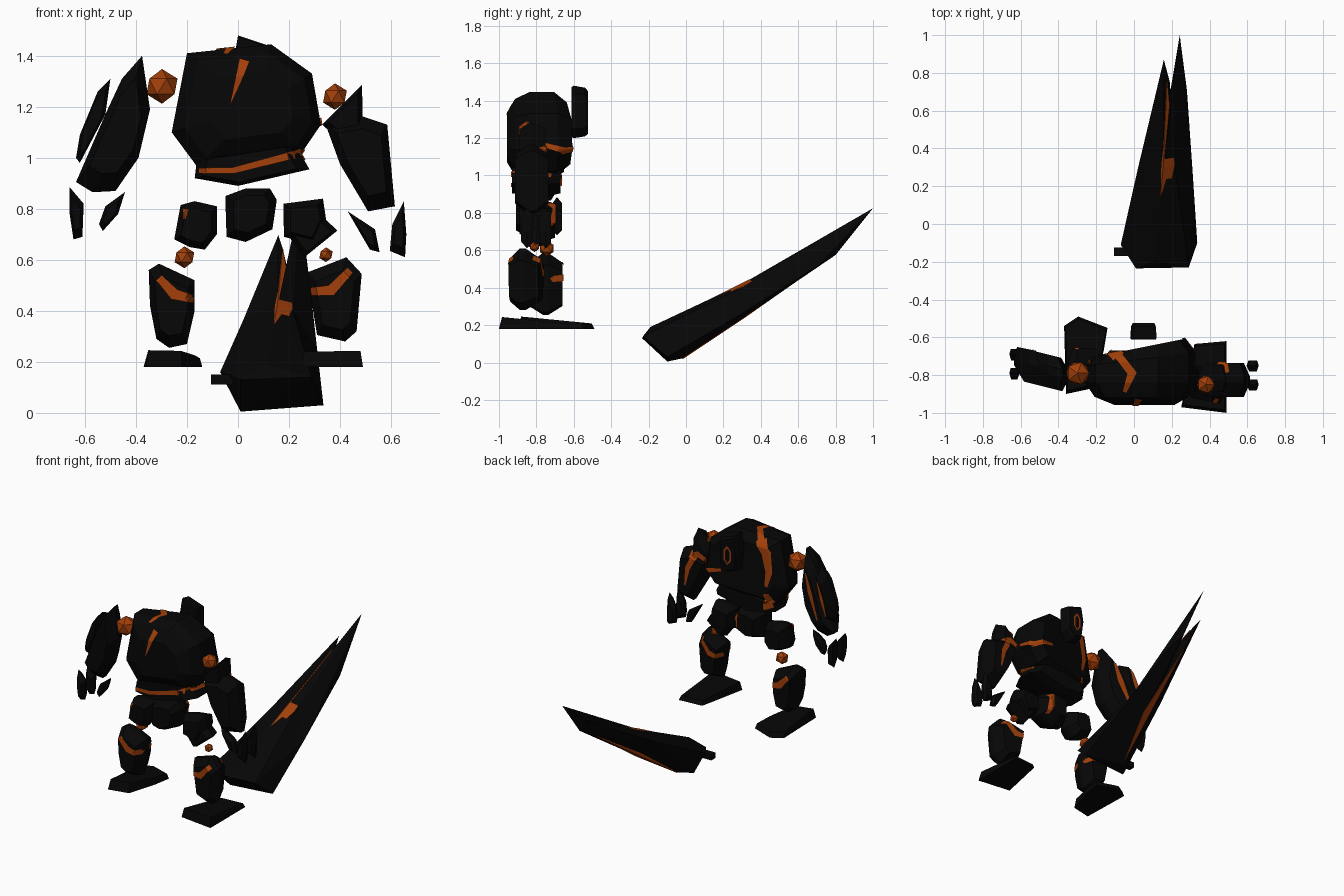
import bpy, bmesh, math
from mathutils import Vector
from mathutils.bvhtree import BVHTree

if "Cube" in bpy.data.objects:
    bpy.data.objects.remove(bpy.data.objects["Cube"])


def material(name, rgb):
    m = bpy.data.materials.new(name)
    m.diffuse_color = (*rgb, 1)
    m.use_nodes = True
    m.node_tree.nodes["Principled BSDF"].inputs["Base Color"].default_value = m.diffuse_color
    return m


BLACK = material("black_rock", (0.002, 0.002, 0.002))
ORANGE = material("glowing_orange", (0.36, 0.05, 0.003))


def finish(name, bm, mat):
    me = bpy.data.meshes.new(name)
    bm.to_mesh(me)
    bm.free()
    me.materials.append(mat)
    ob = bpy.data.objects.new(name, me)
    bpy.context.collection.objects.link(ob)
    return ob


def rock(name, *clouds, mat=BLACK):
    """One object made of faceted chunks, each the hull of a few points."""
    bm = bmesh.new()
    for pts in clouds:
        vs = [bm.verts.new(p) for p in pts]
        res = bmesh.ops.convex_hull(bm, input=vs)
        junk = {v for v in res["geom_interior"] + res["geom_unused"]
                if isinstance(v, bmesh.types.BMVert)}
        bmesh.ops.delete(bm, geom=list(junk), context='VERTS')
    bmesh.ops.recalc_face_normals(bm, faces=bm.faces)
    return finish(name, bm, mat)


def rings(outline, *levels, slope=0):
    """Front outline (x, z) repeated at several depths (y, scale[, slope])."""
    cx = sum(p[0] for p in outline) / len(outline)
    cz = sum(p[1] for p in outline) / len(outline)
    pts = []
    for y, s, *k in levels:
        k = k[0] if k else slope
        pts += [(cx + (x - cx) * s, y + k * (x - cx) * s, cz + (z - cz) * s) for x, z in outline]
    return pts


def stripe(name, part, view, path):
    """Thin inlay following a part's surface; path holds (u, v, width)."""
    tree = BVHTree.FromPolygons([v.co for v in part.data.vertices],
                                [p.vertices[:] for p in part.data.polygons])
    place, d = {
        "front": (lambda u, v: (u, -5, v), Vector((0, 1, 0))),
        "back": (lambda u, v: (u, 5, v), Vector((0, -1, 0))),
        "right": (lambda u, v: (5, u, v), Vector((-1, 0, 0))),
        "top": (lambda u, v: (u, v, 5), Vector((0, 0, -1)))}[view]
    bm, rows, n, cols = bmesh.new(), [], 10, 5
    knots = [Vector(p) for p in path]
    tang = [(b - a).to_2d().normalized() for a, b in zip(knots, knots[1:])]
    side = []
    for i in range(len(knots)):
        t = (tang[max(i - 1, 0)] + tang[min(i, len(tang) - 1)]).normalized()
        side.append(Vector((-t.y, t.x)))
    for i in range(len(tang)):
        for k in range(n + (i == len(tang) - 1)):
            p = knots[i].lerp(knots[i + 1], k / n)
            s = side[i].lerp(side[i + 1], k / n)
            row = []
            for c in range(cols):
                q = p.to_2d() + s * p.z * (c / (cols - 1) - 0.5)
                hit = tree.ray_cast(Vector(place(*q)), d)
                row.append(bm.verts.new(hit[0] - d * 0.006) if hit[0] else None)
            rows.append(row)
    for a, b in zip(rows, rows[1:]):
        for c in range(cols - 1):
            quad = [a[c], a[c + 1], b[c + 1], b[c]]
            if None in quad:
                continue
            depth = [v.co.dot(d) for v in quad]
            if max(depth) - min(depth) < 0.07:
                f = bm.faces.new(quad)
                f.normal_update()
                if f.normal.dot(d) > 0:
                    f.normal_flip()
    finish(name, bm, ORANGE)


def ball(name, x, y, z, r):
    bm = bmesh.new()
    bmesh.ops.create_icosphere(bm, subdivisions=1, radius=r)
    bmesh.ops.translate(bm, verts=bm.verts, vec=(x, y, z))
    finish(name, bm, ORANGE)


# torso and waist, thinner towards the left
torso = rock(
    "torso",
    rings([(-.2, 1.41), (.13, 1.445), (.29, 1.33), (.285, 1.2), (.325, 1.13),
           (.25, 1.02), (-.16, .965), (-.26, 1.1)],
          (-.957, .55), (-.915, .85), (-.84, 1), (-.71, 1, .12), (-.645, .78, .2)),
    rings([(-.16, 1.0), (.22, 1.06), (.28, .955), (0, .89), (-.17, .92)],
          (-.93, .8), (-.84, 1), (-.73, 1), (-.67, .8)))
stripe("chest_inlay", torso, "front", [(.025, 1.385, .04), (0, 1.30, .025), (-.03, 1.21, .003)])
stripe("shoulder_inlay", torso, "top", [(-.08, -.70, .04), (-.01, -.79, .05), (-.05, -.89, .02)])
stripe("back_inlay", torso, "back", [(-.08, 1.41, .06), (-.13, 1.33, .06), (-.15, 1.2, .045), (-.13, 1.1, .02)])
stripe("waist_inlay_front", torso, "front", [(-.17, .95, .02), (-.02, .95, .025), (.25, 1.02, .032)])
stripe("waist_inlay_back", torso, "back", [(-.13, 1.05, .03), (-.15, .95, .06)])
stripe("flank_inlay", torso, "right", [(-.78, 1.17, .02), (-.64, 1.13, .035)])
stripe("flank_inlay_back", torso, "back", [(.17, 1.16, .02), (.31, 1.13, .035)])
stripe("waist_inlay_right", torso, "right", [(-.86, 1.02, .03), (-.72, 1.0, .02)])

# face plate with a glowing ring
face = rock("face_plate", rings([(0, 1.48), (.12, 1.44), (.12, 1.25), (.07, 1.2), (0, 1.22), (-.02, 1.36)],
                                (-.612, .95), (-.60, 1), (-.54, .93), (-.525, .82)))
loop = [(.05 + .025 * math.sin(a), 1.33 + .06 * math.cos(a), .012)
        for a in (i * math.tau / 6 for i in range(7))]
stripe("face_ring", face, "back", loop)

# pelvis
pelvis = rock("pelvis", rings([(-.05, .85), (.03, .88), (.125, .88), (.152, .835), (.135, .72), (.03, .67), (-.045, .69)],
                              (-.91, .7), (-.83, 1), (-.79, 1), (-.70, .65)))
stripe("pelvis_inlay", pelvis, "back", [(.11, .85, .03), (.11, .72, .02)])

# arms
left_arm = rock(
    "left_arm",
    rings([(-.376, 1.4), (-.37, 1.29), (-.345, 1.19), (-.39, 1.0), (-.48, .87),
           (-.57, .865), (-.635, .905), (-.52, 1.17), (-.455, 1.31)],
          (-.865, .7), (-.79, 1), (-.75, 1), (-.69, .65), slope=-.25))
left_plate = rock("left_arm_plate", rings([(-.5, 1.31), (-.52, 1.17), (-.62, .98), (-.635, 1.0), (-.62, 1.09), (-.55, 1.26)],
                                          (-.79, .75), (-.74, 1), (-.66, .75), slope=-.2))
right_arm = rock(
    "right_arm",
    rings([(.486, 1.287), (.49, 1.12), (.42, 1.05), (.33, 1.13), (.42, 1.2)],
          (-.89, .7), (-.83, 1), (-.75, .7)),
    rings([(.34, 1.14), (.48, 1.165), (.585, 1.13), (.597, .95), (.615, .81), (.51, .79), (.40, .975)],
          (-.915, .7), (-.84, 1), (-.81, 1), (-.735, .7)))
stripe("left_arm_inlay", left_arm, "back", [(-.42, 1.27, .015), (-.46, 1.15, .04), (-.53, .98, .015)])
stripe("left_plate_inlay", left_plate, "back", [(-.53, 1.25, .01), (-.57, 1.14, .03), (-.61, 1.03, .01)])
stripe("right_arm_band", right_arm, "back", [(.36, 1.12, .03), (.43, 1.15, .04), (.50, 1.13, .03)])
stripe("right_arm_inlay", right_arm, "back", [(.45, 1.14, .04), (.5, 1.04, .035), (.52, .92, .01)])

# fingers: outer pair and inner thumb on each hand
L_OUT = [(-.66, .885), (-.605, .82), (-.61, .69), (-.645, .68), (-.66, .78)]
L_IN = [(-.443, .866), (-.47, .78), (-.53, .713), (-.545, .74), (-.52, .81)]
R_OUT = [(.65, .83), (.66, .70), (.655, .61), (.595, .635), (.605, .74)]
R_IN = [(.43, .79), (.537, .72), (.555, .63), (.517, .64)]
for name, outline, y in (("left_finger_a", L_OUT, -.69), ("left_finger_b", L_OUT, -.79),
                         ("left_thumb", L_IN, -.75), ("right_finger_a", R_OUT, -.75),
                         ("right_finger_b", R_OUT, -.85), ("right_thumb", R_IN, -.8)):
    rock(name, rings(outline, (y - .032, .6), (y, 1), (y + .028, .7)))

# glowing joints
ball("left_shoulder_joint", -.298, -.79, 1.28, .068)
ball("right_shoulder_joint", .38, -.85, 1.24, .052)
ball("left_knee_joint", -.21, -.745, .61, .043)
ball("right_knee_joint", .345, -.81, .62, .029)

# thighs
thigh = rock("left_thigh", rings([(-.225, .815), (-.17, .83), (-.083, .81), (-.083, .7), (-.13, .64), (-.19, .65), (-.25, .68)],
                                 (-.87, .7), (-.81, 1), (-.77, 1), (-.70, .7)))
stripe("left_thigh_inlay", thigh, "front", [(-.205, .80, .025), (-.21, .76, .01)])
rock("right_thigh", rings([(.178, .82), (.333, .84), (.345, .76), (.30, .66), (.18, .69)],
                          (-.89, .7), (-.83, 1), (-.80, 1), (-.73, .7)),
     rings([(.33, .77), (.39, .715), (.26, .61), (.2, .69)], (-.87, .75), (-.82, 1), (-.75, .75)))

# shins with bent bands on both sides
left_shin = rock("left_shin", rings([(-.35, .56), (-.31, .585), (-.17, .52), (-.17, .4), (-.2, .27), (-.27, .255), (-.32, .29), (-.345, .42)],
                                    (-.84, .7), (-.765, 1), (-.735, 1), (-.66, .7)))
right_shin = rock("right_shin", rings([(.27, .55), (.425, .61), (.485, .545), (.465, .32), (.42, .28), (.31, .305), (.295, .42)],
                                      (-.935, .7), (-.88, 1), (-.85, 1), (-.775, .7), slope=-.2))
for view in ("front", "back"):
    stripe("left_shin_band_" + view, left_shin, view, [(-.31, .53, .03), (-.25, .465, .045), (-.172, .445, .03)])
    stripe("right_shin_band_" + view, right_shin, view, [(.285, .475, .03), (.365, .48, .045), (.44, .56, .03)])

# feet: flat wedges
LEFT_SOLE = [(-.37, -.54), (-.295, -.49), (-.14, -.55), (-.16, -.67), (-.22, -.87), (-.36, -.9)]
RIGHT_SOLE = [(.25, -.97), (.49, -1.0), (.49, -.62), (.32, -.635), (.29, -.78)]
for name, sole in (("left_foot", LEFT_SOLE), ("right_foot", RIGHT_SOLE)):
    cx = sum(p[0] for p in sole) / len(sole)
    cy = sum(p[1] for p in sole) / len(sole)
    rock(name, [(x, y, .18) for x, y in sole] +
         [(cx + (x - cx) * .92, cy + (y - cy) * .92, .225 - (y - cy) * .09) for x, y in sole])

# glowing facets on the top and underside of the blade
TOP = [(.117, -.12, .207), (.155, .3, .42), (.176, .78, .643), (.215, .31, .405)]
UNDER = [(.08, -.02, .022), (.125, .3, .262), (.176, .72, .53), (.175, .3, .235)]
for name, facet, lift in (("blade_inlay_top", TOP, .006), ("blade_inlay_under", UNDER, -.006)):
    rock(name, [(x, y, z + h) for x, y, z in facet for h in (lift, -lift * .5)], mat=ORANGE)

# broken blade: heavy base, long tip and short tip
left, right = (.022, .3, .367), (.31, .28, .25)
middle = [TOP[1], TOP[3], UNDER[1], UNDER[3]]
blade = rock(
    "blade",
    [(-.07, -.11, .16), (.01, -.235, .13), (.11, -.19, .19), (.29, -.23, .14), (.335, -.1, .03),
     (.01, -.1, .005), TOP[0], UNDER[0], left, right] + middle,
    middle + [right, (.28, .71, .52), (.2, .72, .61), (.25, .8, .575), (.242, 1, .825)],
    middle + [left, TOP[2], UNDER[2], (.19, .75, .58), (.158, .87, .697)])
rock("blade_stub", [(x, y, z) for x in (-.105, -.02) for y in (-.17, -.125) for z in (.112, .15)])
